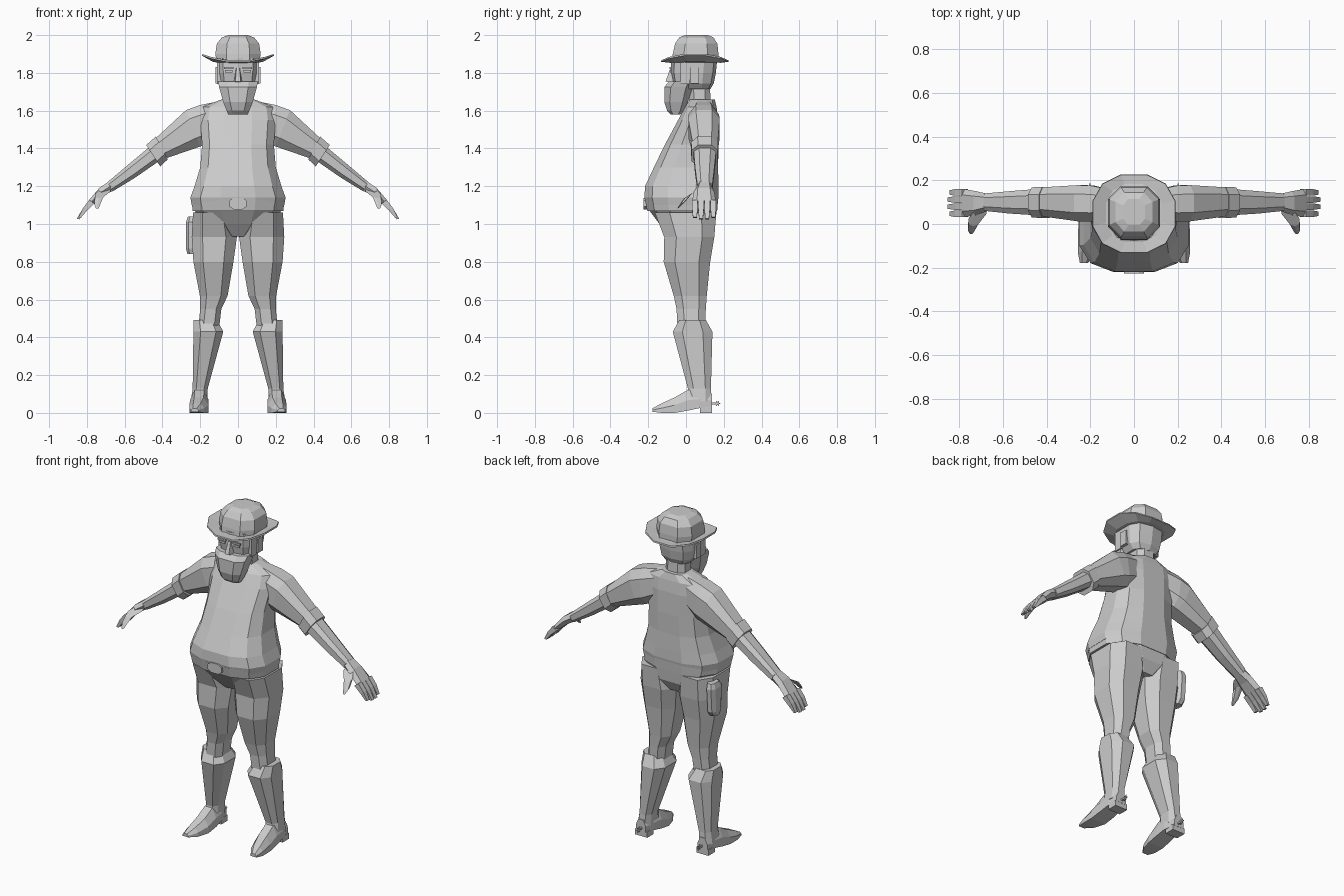
import bpy, bmesh, math
from mathutils import Vector

grey = bpy.data.materials.new("plain grey")
grey.diffuse_color = (0.6, 0.6, 0.6, 1)


def loft(name, rings):
    """Skin a list of equal-length point rings and cap both ends."""
    bm = bmesh.new()
    vs = [[bm.verts.new(p) for p in r] for r in rings]
    n = len(rings[0])
    for a, b in zip(vs, vs[1:]):
        for i in range(n):
            j = (i + 1) % n
            bm.faces.new((a[i], a[j], b[j], b[i]))
    bm.faces.new(vs[0][::-1])
    bm.faces.new(vs[-1])
    bmesh.ops.recalc_face_normals(bm, faces=bm.faces)
    me = bpy.data.meshes.new(name)
    bm.to_mesh(me)
    bm.free()
    me.materials.append(grey)
    ob = bpy.data.objects.new(name, me)
    bpy.context.collection.objects.link(ob)
    return ob


def unit(n, e=0.75):
    """Rounded n-gon scaled to fill the square -1..1, flat towards the front."""
    pts = []
    for i in range(n):
        t = 2 * math.pi * (i + 0.5) / n
        c, s = math.cos(t), math.sin(t)
        pts.append((math.copysign(abs(c) ** e, c), math.copysign(abs(s) ** e, s)))
    m = max(abs(p[0]) for p in pts)
    k = max(abs(p[1]) for p in pts)
    return [(x / m, y / k) for x, y in pts]


def level(x0, x1, y0, y1, z, n=8, e=0.75):
    """Horizontal ring inside a rectangle."""
    return [((x0 + x1) / 2 + u * (x1 - x0) / 2, (y0 + y1) / 2 + v * (y1 - y0) / 2, z)
            for u, v in unit(n, e)]


def stack(name, rows, n=8, e=0.75):
    """Symmetric stack of rings: (z, half width, front y, back y)."""
    return loft(name, [level(-w, w, a, b, z, n, e) for z, w, a, b in rows])


def limb(name, s, rows, n=8, e=0.75):
    """Arm-like tube: (top x, top z, bottom x, bottom z, front y, back y)."""
    rings = []
    for xt, zt, xb, zb, y0, y1 in rows:
        rings.append([(s * ((xt + xb) / 2 + u * (xt - xb) / 2),
                       (y0 + y1) / 2 + v * (y1 - y0) / 2,
                       (zt + zb) / 2 + u * (zt - zb) / 2) for u, v in unit(n, e)])
    return loft(name, rings)


def box(name, x0, x1, y0, y1, z0, z1):
    return loft(name, [[(x0, y0, z), (x1, y0, z), (x1, y1, z), (x0, y1, z)] for z in (z0, z1)])


# shirt with heavy belly
stack("shirt", [(1.10, .245, -.21, .165), (1.14, .252, -.22, .172), (1.20, .23, -.217, .172),
                (1.30, .2, -.17, .17), (1.42, .19, -.112, .172), (1.55, .2, -.042, .17),
                (1.62, .19, -.005, .162), (1.66, .085, .02, .152)], 12)
# belt, buckle, hips
stack("belt", [(1.07, .24, -.205, .165), (1.13, .247, -.218, .17)], 12)
loft("buckle", [[(.046 * u, y, 1.108 + .03 * v) for u, v in unit(8)] for y in (-.20, -.226)])
stack("hips", [(.935, .07, -.085, .12), (1.0, .185, -.14, .155), (1.08, .235, -.2, .163)], 12)
# holster
loft("holster", [level(-.268, -.22, .045, .105, .84), level(-.275, -.22, .035, .125, .87),
                 level(-.275, -.22, .03, .135, 1.01), level(-.265, -.22, .05, .125, 1.04)])

# neck, head, beard
stack("neck", [(1.60, .075, .02, .14), (1.66, .065, .015, .13), (1.76, .06, .01, .125)])
stack("head", [(1.715, .075, -.03, .13), (1.745, .1, -.07, .147), (1.80, .109, -.08, .158),
               (1.88, .112, -.078, .166)], 10, .7)
stack("beard", [(1.58, .052, -.08, -.03), (1.60, .06, -.1, -.01), (1.645, .078, -.115, .01),
                (1.725, .1, -.115, .035), (1.755, .106, -.09, .05)], 8, .7)
loft("nose", [[(-.022, -.07, 1.745), (.022, -.07, 1.745), (.014, -.108, 1.755), (-.014, -.108, 1.755)],
              [(-.012, -.07, 1.825), (.012, -.07, 1.825), (.008, -.083, 1.825), (-.008, -.083, 1.825)]])
for s, side in ((-1, "right"), (1, "left")):
    box(side + "_eye", s * .03, s * .068, -.084, -.078, 1.803, 1.815)
    box(side + "_eyebrow", s * .024, s * .075, -.088, -.078, 1.82, 1.83)
    box(side + "_ear", s * .098, s * .118, .025, .07, 1.745, 1.83)
    box(side + "_sideburn", s * .09, s * .111, -.03, .018, 1.74, 1.86)

# hat crown
stack("hat_crown", [(1.855, .113, -.075, .172), (1.90, .12, -.07, .172), (1.955, .112, -.058, .166),
                    (1.988, .085, -.035, .145), (2.0, .05, -.005, .115)], 8)


# hat brim, curled up at the sides
def brim(w, y0, y1, z, curl):
    return [(x, y, z + curl * abs(x / w) ** 2) for x, y, _ in level(-w, w, y0, y1, z, 12, .85)]


loft("hat_brim", [brim(.1, -.06, .16, 1.855, 0), brim(.13, -.085, .185, 1.853, .004),
                  brim(.19, -.132, .226, 1.855, .036), brim(.188, -.13, .224, 1.863, .037),
                  brim(.128, -.083, .183, 1.865, .006), brim(.1, -.06, .16, 1.87, 0)])

for s, side in ((-1, "right"), (1, "left")):
    # sleeve, cuff, forearm
    limb(side + "_sleeve", s, [(.10, 1.65, .10, 1.46, .03, .155), (.2, 1.63, .17, 1.42, .012, .175),
                               (.275, 1.603, .2, 1.41, .012, .178), (.435, 1.455, .375, 1.35, .035, .168)])
    limb(side + "_cuff", s, [(.435, 1.463, .372, 1.342, .027, .17), (.486, 1.418, .412, 1.305, .03, .168)])
    limb(side + "_forearm", s, [(.46, 1.415, .415, 1.335, .04, .16), (.58, 1.315, .545, 1.245, .048, .15),
                                (.69, 1.222, .665, 1.172, .06, .14)])
    # hand: palm, four fingers, thumb
    limb(side + "_palm", s, [(.68, 1.228, .66, 1.178, .06, .138), (.735, 1.19, .71, 1.15, .04, .15),
                             (.79, 1.125, .762, 1.108, .032, .16)], 6)
    for i in range(4):
        y = .032 + .0325 * i
        r = .008 if i in (0, 3) else 0
        limb(side + "_finger_%d" % (i + 1), s,
             [(.787, 1.128, .76, 1.108, y, y + .03), (.82, 1.085, .798, 1.073, y, y + .03),
              (.853 - r, 1.028 + r, .84 - r, 1.025 + r, y + .005, y + .025)], 4)
    thumb = [((.70, .06, 1.18), .024), ((.735, .012, 1.15), .022), ((.745, -.02, 1.11), .016),
             ((.745, -.04, 1.085), .007)]
    loft(side + "_thumb", [[(s * (c[0] + r * u), c[1] + r * v, c[2] + .6 * r * v)
                            for u, v in unit(6)] for c, r in thumb])

    # trouser leg: (z, inner x, outer x, front y, back y)
    def column(name, rows, n=8):
        return loft(side + name, [level(s * a, s * b, f, k, z, n) for z, a, b, f, k in rows])

    column("_trouser_leg", [(1.06, .03, .238, -.165, .16), (.93, .006, .245, -.115, .15),
                            (.80, .024, .236, -.118, .128), (.62, .055, .202, -.065, .11),
                            (.55, .088, .2, -.05, .105), (.45, .1, .21, -.045, .1)])
    # boot shaft with flared top
    column("_boot_shaft", [(.06, .163, .25, .0, .137), (.13, .16, .24, .01, .132),
                           (.43, .078, .236, -.07, .14), (.492, .11, .236, -.035, .105)])
    # foot, built from heel to toe: (y, inner x, outer x, bottom z, top z)
    foot = [(.138, .175, .24, .03, .1), (.07, .158, .25, .025, .12), (.01, .155, .254, .012, .122),
            (-.06, .157, .257, 0, .082), (-.13, .178, .257, 0, .05), (-.178, .21, .248, .006, .024)]
    loft(side + "_foot", [[(s * a, y, z0), (s * b, y, z0), (s * b, y, z0 + .5 * (z1 - z0)),
                           (s * (a + 3 * b) / 4, y, z1), (s * (3 * a + b) / 4, y, z1),
                           (s * a, y, z0 + .5 * (z1 - z0))] for y, a, b, z0, z1 in foot])
    box(side + "_heel", s * .165, s * .247, .075, .137, 0, .035)
    # spur: shank and star wheel
    box(side + "_spur_shank", s * .198, s * .208, .13, .168, .045, .055)
    star = [(r * math.cos(i * math.pi / 6), r * math.sin(i * math.pi / 6))
            for i, r in enumerate([.018, .008] * 6)]
    loft(side + "_spur_wheel", [[(s * x, .167 + a, .05 + b) for a, b in star] for x in (.2, .206)])
